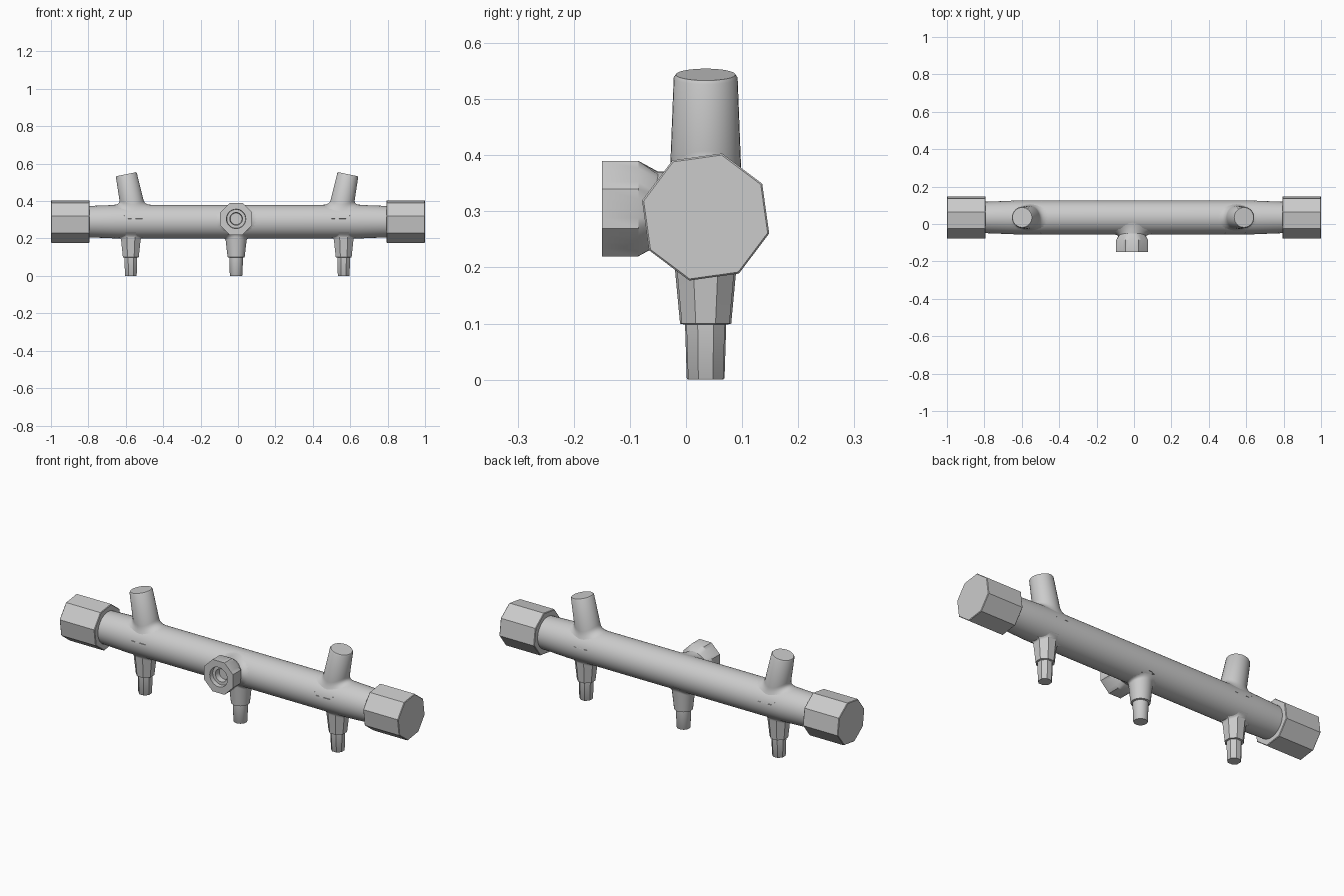
import bpy, bmesh
from math import sin, cos, pi, sqrt, radians
from mathutils import Vector

if "Cube" in bpy.data.objects:
    bpy.data.objects.remove(bpy.data.objects["Cube"])

PIPE_R, PIPE_Y, PIPE_Z = 0.09, 0.035, 0.29
X = Vector((1, 0, 0))


def loft(name, rings):
    """Skin a list of equal-length point rings and close both ends."""
    bm = bmesh.new()
    loops = [[bm.verts.new(p) for p in ring] for ring in rings]
    n = len(loops[0])
    for a, b in zip(loops, loops[1:]):
        for i in range(n):
            j = (i + 1) % n
            bm.faces.new((a[i], a[j], b[j], b[i]))
    bm.faces.new(loops[0])
    bm.faces.new(loops[-1])
    bmesh.ops.recalc_face_normals(bm, faces=bm.faces)
    me = bpy.data.meshes.new(name)
    bm.to_mesh(me)
    bm.free()
    ob = bpy.data.objects.new(name, me)
    bpy.context.collection.objects.link(ob)
    bpy.ops.object.select_all(action='DESELECT')
    ob.select_set(True)
    bpy.context.view_layer.objects.active = ob
    bpy.ops.object.shade_smooth_by_angle(angle=radians(32))
    return ob


def x_ring(x, r, n, phase=0):
    return [Vector((x, PIPE_Y + r * cos(phase + 2 * pi * i / n),
                    PIPE_Z + r * sin(phase + 2 * pi * i / n))) for i in range(n)]


def branch(name, origin, d, root_r, flare, profile, n, phase=0):
    """Tube leaving the pipe along d, filleted onto the pipe surface.
    profile holds (radius, distance from the pipe axis)."""
    o, d = Vector(origin), Vector(d).normalized()
    k = (d - X * d.x).normalized()
    e1 = (X - d * d.x).normalized()
    e2 = d.cross(e1)
    off = (o - Vector((o.x, PIPE_Y, PIPE_Z))).dot(e2)
    lim = PIPE_R * 0.985
    angles = [phase + 2 * pi * i / n for i in range(n)]

    def on_pipe(r, a):
        lat = max(-lim, min(lim, off + r * sin(a)))
        t = (sqrt(PIPE_R ** 2 - lat ** 2) - r * cos(a) * e1.dot(k)) / d.dot(k)
        return o + e1 * r * cos(a) + e2 * (lat - off) + d * t

    steps = 6
    rings = []
    for s in range(steps + 1):
        u = s / steps
        ring = []
        for a in angles:
            p0, p1 = on_pipe(root_r + flare, a), on_pipe(root_r, a)
            p2 = p1 + d * flare * 0.75
            ring.append(p0 * (1 - u) ** 2 + p1 * 2 * u * (1 - u) + p2 * u * u)
        rings.append(ring)
    for r, t in profile:
        rings.append([o + (e1 * cos(a) + e2 * sin(a)) * r + d * t for a in angles])
    return loft(name, rings)


# Main pipe, slightly tapered at both ends
loft("main_pipe", [x_ring(x, r, 48) for x, r in
                   [(-0.82, 0.083), (-0.74, 0.086), (-0.64, PIPE_R),
                    (0.64, PIPE_R), (0.74, 0.086), (0.82, 0.083)]])

# Octagonal end caps with a fine edge bevel
for side, s in (("left", -1), ("right", 1)):
    loft(side + "_end_cap", [x_ring(s * x, r, 8, radians(30.5)) for x, r in
                             [(0.793, 0.114), (0.796, 0.117), (0.997, 0.117), (1.0, 0.114)]])

    # Leaning upper outlets
    branch(side + "_upper_outlet", (-0.005 + s * 0.541, PIPE_Y, PIPE_Z), (s * 0.2, 0, 0.98),
           0.063, 0.038, [(0.057, 0.253), (0.053, 0.259)], 32)

# Lower spigots: faceted outer ones, round middle one
for name, x, n in (("left", -0.573, 8), ("middle", -0.01, 24), ("right", 0.565, 8)):
    branch(name + "_lower_spigot", (x, PIPE_Y, PIPE_Z), (0, 0, -1), 0.056, 0.018,
           [(0.046, 0.19), (0.037, 0.192), (0.034, 0.287), (0.032, 0.29)], n, pi / 8)

# Front port: round neck and octagonal nut with a stepped bore
PX, PZ = -0.01, 0.305
branch("front_port_neck", (PX, PIPE_Y, PZ), (0, -1, 0), 0.066, 0.045, [(0.066, 0.128)], 32)


def nut_ring(y, r, octagon=False):
    ring = []
    for i in range(32):
        a = 2 * pi * i / 32
        q = r / cos((a + pi / 8) % (pi / 4) - pi / 8) if octagon else r
        ring.append(Vector((PX + q * cos(a), y, PZ + q * sin(a))))
    return ring


loft("front_port_nut", [
    nut_ring(-0.05, 0.066), nut_ring(-0.085, 0.085, True), nut_ring(-0.15, 0.085, True),
    nut_ring(-0.15, 0.052), nut_ring(-0.128, 0.050), nut_ring(-0.128, 0.034),
    nut_ring(-0.1295 + 0.03, 0.031)])

# Remove the neck's closing disc so the bore floor stays visible
neck = bpy.data.objects["front_port_neck"].data
bm = bmesh.new()
bm.from_mesh(neck)
bmesh.ops.delete(bm, geom=[f for f in bm.faces if len(f.verts) > 4], context='FACES')
bm.to_mesh(neck)
bm.free()
